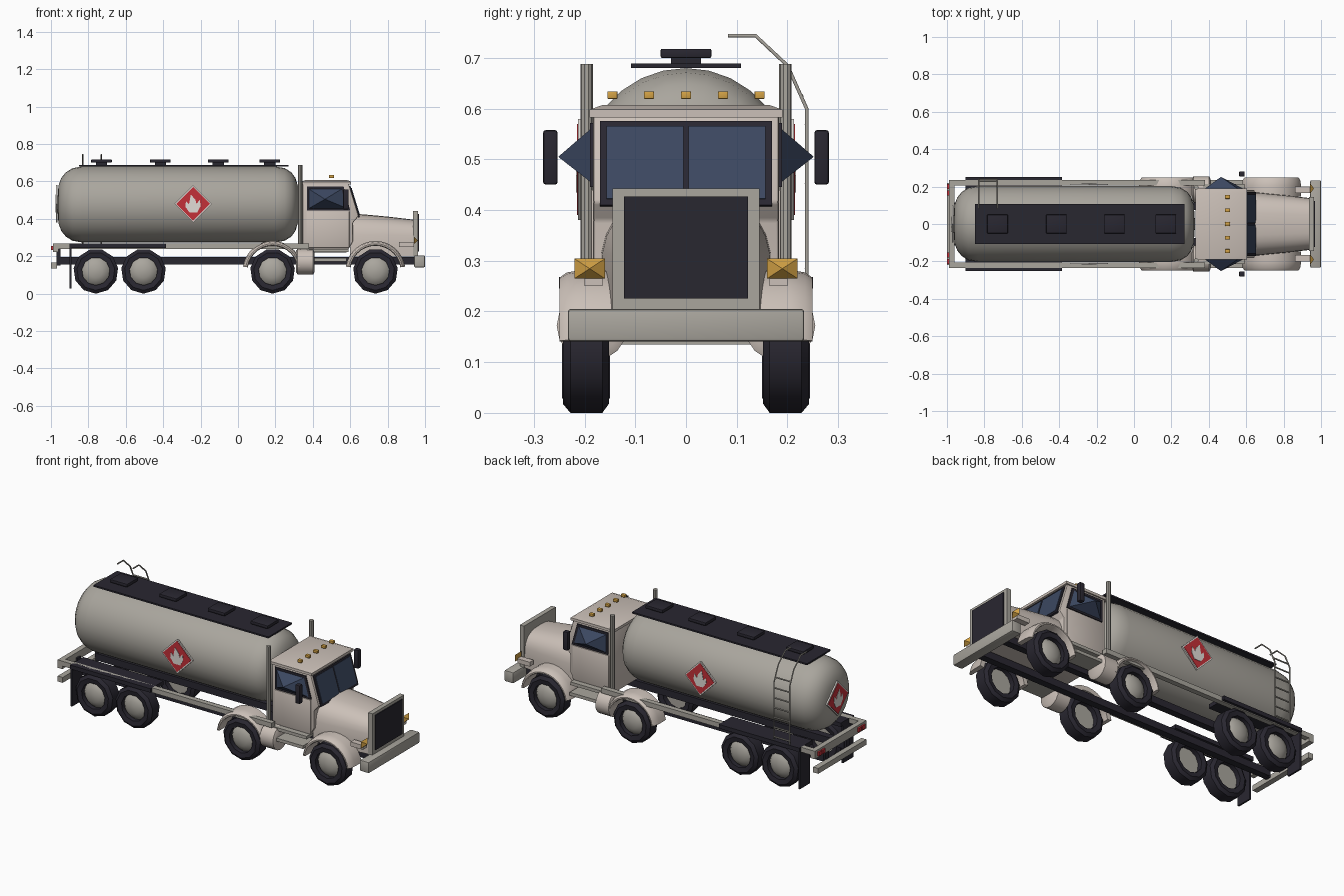
import bpy, bmesh, math
from mathutils import Vector

if "Cube" in bpy.data.objects:
    bpy.data.objects.remove(bpy.data.objects["Cube"])


def material(name, rgb):
    m = bpy.data.materials.new(name)
    m.diffuse_color = (*rgb, 1)
    m.use_nodes = True
    m.node_tree.nodes["Principled BSDF"].inputs["Base Color"].default_value = m.diffuse_color
    return m


PAINT = material("cream_paint", (0.60, 0.53, 0.48))
STEEL = material("tank_grey", (0.40, 0.38, 0.34))
DARK = material("dark", (0.022, 0.02, 0.03))
GLASS = material("glass", (0.045, 0.065, 0.12))
AMBER = material("amber", (0.65, 0.36, 0.06))
RED = material("red", (0.55, 0.03, 0.04))
WHITE = material("white", (0.75, 0.72, 0.68))


def mesh(name, verts, faces, mat, bevel=0, segs=2):
    bm = bmesh.new()
    vs = [bm.verts.new(v) for v in verts]
    for f in faces:
        bm.faces.new([vs[i] for i in f])
    bmesh.ops.remove_doubles(bm, verts=bm.verts, dist=1e-5)
    bmesh.ops.recalc_face_normals(bm, faces=bm.faces)
    if bevel:
        bmesh.ops.bevel(bm, geom=bm.edges[:], offset=bevel, segments=segs, affect='EDGES', profile=0.5)
    me = bpy.data.meshes.new(name)
    bm.to_mesh(me)
    bm.free()
    me.polygons.foreach_set("use_smooth", [True] * len(me.polygons))
    me.set_sharp_from_angle(angle=math.radians(35))
    me.materials.append(mat)
    ob = bpy.data.objects.new(name, me)
    bpy.context.collection.objects.link(ob)
    return ob


def loft(name, rings, mat, closed=False, bevel=0):
    """Join equal rings of points; caps at the ends unless the loft closes."""
    n, k = len(rings[0]), len(rings)
    faces = [(a * n + i, a * n + (i + 1) % n, (a + 1) % k * n + (i + 1) % n, (a + 1) % k * n + i)
             for a in range(k if closed else k - 1) for i in range(n)]
    if not closed:
        faces += [tuple(range(n)), tuple(range((k - 1) * n, k * n))]
    return mesh(name, [p for r in rings for p in r], faces, mat, bevel)


def prism(name, xz, y0, y1, mat, bevel=0):
    return loft(name, [[(x, y, z) for x, z in xz] for y in (y0, y1)], mat, bevel=bevel)


def box(name, x0, x1, y0, y1, z0, z1, mat, bevel=0):
    return prism(name, [(x0, z0), (x1, z0), (x1, z1), (x0, z1)], y0, y1, mat, bevel)


def turned(name, profile, centre, axis, n, mat, closed=False):
    """Profile of (distance along axis, radius) turned round x, y or z."""
    c = Vector(centre)

    def pt(d, r, a):
        u, v = r * math.sin(a), -r * math.cos(a)
        return c + Vector({'x': (d, u, v), 'y': (u, d, v), 'z': (u, v, d)}[axis])
    rings = [[pt(d, r, 2 * math.pi * i / n) for i in range(n)] for d, r in profile]
    return loft(name, rings, mat, closed)


def tube(name, pts, r, mat):
    cu = bpy.data.curves.new(name, 'CURVE')
    cu.dimensions = '3D'
    cu.bevel_depth, cu.bevel_resolution, cu.use_fill_caps = r, 1, True
    sp = cu.splines.new('POLY')
    sp.points.add(len(pts) - 1)
    for p, q in zip(sp.points, pts):
        p.co = (*q, 1)
    cu.materials.append(mat)
    ob = bpy.data.objects.new(name, cu)
    bpy.context.collection.objects.link(ob)


def placard(name, place):
    """Warning diamond: white edge, red field, white flame."""
    flame = [(-.02, -.045), (-.042, -.015), (-.038, .015), (-.022, -.002), (-.012, .05),
             (.012, .022), (.018, .0), (.036, .022), (.04, -.012), (.022, -.045)]
    diamond = lambda r: [(-r, 0), (0, r), (r, 0), (0, -r)]
    for part, shape, d, mat in (("edge", diamond(.1), .008, WHITE), ("field", diamond(.09), .010, RED),
                                ("flame", flame, .012, WHITE)):
        loft(f"{name}_{part}", [[place(u, v, h) for u, v in shape] for h in (0, d)], mat)


# tank with domed ends, walkway and hatches
turned("tank", [(-.965, .03), (-.96, .1), (-.945, .142), (-.92, .172), (-.885, .194), (-.835, .203),
                (.2, .203), (.25, .194), (.285, .172), (.307, .142), (.32, .1), (.325, .03)],
       (0, 0, .477), 'x', 28, STEEL)
box("walkway", -.85, .27, -.108, .108, .68, .689, DARK)
for x in (-.73, -.415, -.105, .17):
    box("hatch", x - .055, x + .055, -.05, .05, .7, .718, DARK, .003)
    box("hatch_neck", x - .03, x + .03, -.03, .03, .68, .702, DARK)

# chassis, rear bars
for s in (-1, 1):
    box("chassis_rail", -.96, .94, s * .075, s * .115, .155, .195, DARK)
    box("side_rail", -.985, .38, s * .205, s * .235, .24, .268, STEEL)
    box("rear_deck_plate", -.9, -.385, s * .13, s * .25, .245, .268, DARK)
    box("mudflap", -.9, -.89, s * .15, s * .245, .028, .25, DARK)
    box("rear_bracket", -.97, -.95, s * .08, s * .11, .15, .24, DARK)
    for y in (.165, .2):
        box("tail_light", -1, -.985, s * (y - .013), s * (y + .013), .233, .256, RED)
box("rear_bar", -.99, -.96, -.235, .235, .222, .268, STEEL)
box("rear_underrun_bar", -1, -.968, -.22, .22, .135, .166, STEEL)

# wheels
for s in (-1, 1):
    for x in (-.76, -.505, .185, .735):
        turned("tyre", [(s * d, r) for d, r in ((.157, .075), (.152, .102), (.165, .12), (.228, .12),
                                                (.243, .102), (.238, .075))], (x, 0, .12), 'y', 11, DARK, True)
        turned("hub", [(s * d, r) for d, r in ((.185, .02), (.185, .078), (.208, .078), (.226, .062),
                                               (.237, .036), (.241, .01))], (x, 0, .12), 'y', 16, STEEL)

# mudguards over the front and middle wheels, rounded on the outer edge
for s in (-1, 1):
    for x in (.185, .735):
        rings = []
        for i in range(15):
            a = math.radians(8 + 164 * i / 14)
            section = ((.146, .134), (.242, .134), (.249, .138), (.249, .145), (.235, .155), (.205, .16), (.146, .16))
            rings.append([(x + r * math.cos(a), s * y, .122 + r * math.sin(a)) for y, r in section])
        loft("mudguard", rings, PAINT)

# cab and roof
prism("cab", [(.345, .22), (.345, .588), (.592, .588), (.645, .415), (.615, .38), (.615, .28), (.58, .22)],
      -.183, .183, PAINT, .006)
loft("roof", [[(x0, -y, z), (x1, -y, z), (x1, y, z), (x0, y, z)] for x0, x1, y, z in
              ((.33, .605, .19, .583), (.33, .605, .19, .598), (.36, .585, .165, .607))], PAINT)
for y in (-.145, -.073, 0, .073, .145):
    box("roof_light", .487, .513, y - .01, y + .01, .619, .634, AMBER, .002)

# windscreen and side windows


def screen(name, a, b, y0, y1, out, mat):
    p = lambda t, o: (.645 - .053 * t + o, .415 + .173 * t + .3 * o)
    prism(name, [p(a, -.005), p(b, -.005), p(b, out), p(a, out)], y0, y1, mat)


screen("windscreen_frame", -.04, .92, -.17, .17, .005, DARK)
for s in (-1, 1):
    screen("windscreen", .03, .86, s * .005, s * .157, .008, GLASS)
    prism("side_window_frame", [(.368, .445), (.368, .572), (.565, .572), (.6, .445)], s * .18, s * .189, DARK)
    pane = [(.378, s * .188, .455), (.378, s * .188, .56), (.555, s * .188, .56), (.585, s * .188, .455)]
    mesh("side_window", pane + [(.465, s * .252, .505)],
         [(0, 1, 2, 3), (0, 1, 4), (1, 2, 4), (2, 3, 4), (3, 0, 4)], GLASS)
    box("mirror", .562, .592, s * .253, s * .282, .45, .558, DARK, .006)
    # door, steps, fuel tank and exhaust stack
    box("door", .365, .595, s * .18, s * .187, .245, .44, PAINT, .002)
    box("upper_step", .37, .59, s * .14, s * .215, .222, .24, STEEL)
    box("lower_step", .34, .58, s * .13, s * .235, .172, .19, STEEL)
    turned("fuel_tank", [(.31, .055), (.318, .07), (.402, .07), (.41, .055)], (0, s * .185, .172), 'x', 16, PAINT)
    turned("exhaust_stack", [(.2, .0125), (.688, .0125)], (.333, s * .196, 0), 'z', 10, STEEL)

# bonnet: rounded section, tapering to the grille
rings = []
for x, w, zb, zt in ((.6, .17, .255, .428), (.67, .168, .255, .424), (.8, .155, .262, .412), (.945, .138, .27, .395)):
    ring = [(x, w, .2), (x, -w, .2)]
    for i in range(15):
        c, q = -math.cos(math.pi * i / 14), math.sin(math.pi * i / 14)
        ring.append((x, w * math.copysign(abs(c) ** .7, c), zb + (zt - zb) * abs(q) ** .7))
    rings.append(ring)
loft("bonnet", rings, PAINT)

# grille, bumper and headlights
box("grille_frame", .935, .962, -.145, .145, .2, .443, STEEL)
box("grille", .95, .967, -.122, .122, .226, .427, DARK)
box("front_bumper", .942, 1, -.233, .233, .141, .205, STEEL, .006)
for s in (-1, 1):
    lamp = [(.94, s * y, z) for y, z in ((.16, .265), (.22, .265), (.22, .304), (.16, .304))]
    mesh("headlight", lamp + [(.962, s * .19, .2845)],
         [(0, 1, 2, 3), (0, 1, 4), (1, 2, 4), (2, 3, 4), (3, 0, 4)], AMBER)
    box("headlight_bracket", .86, .94, s * .165, s * .2, .25, .275, PAINT)

# ladder on the far side
for x in (-.83, -.73):
    tube("ladder_rail", [(x, .238, .24), (x, .238, .6), (x, .2, .685), (x, .137, .744), (x, .083, .744)], .004, STEEL)
for y, z in ((.238, .285), (.238, .34), (.238, .397), (.238, .453), (.238, .51), (.238, .568), (.228, .625)):
    tube("ladder_rung", [(-.83, y, z), (-.73, y, z)], .004, STEEL)

# warning diamonds on both sides and the back
for s in (-1, 1):
    placard("side_placard", lambda u, v, h, s=s: (-.24 + u, s * (.205 + h), .48 + v))
placard("rear_placard", lambda u, v, h: (-.964 - h, u, .48 + v))
